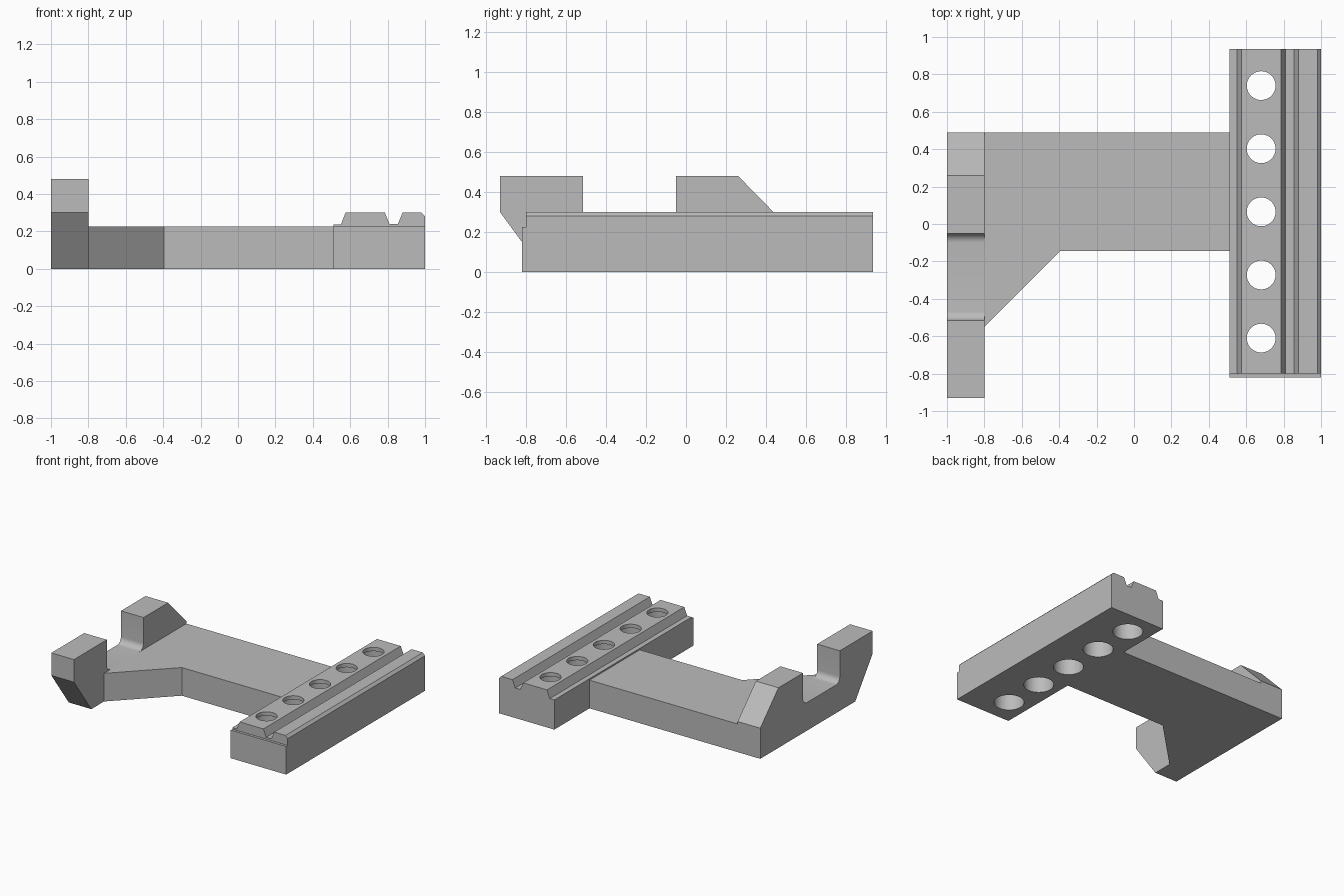
import bpy, bmesh, math
from mathutils import Matrix, Vector

if "Cube" in bpy.data.objects:
    bpy.data.objects.remove(bpy.data.objects["Cube"], do_unlink=True)

GREY = (0.5, 0.5, 0.5, 1)
grey = bpy.data.materials.new("machined_grey")
grey.use_nodes = True
grey.diffuse_color = GREY
grey.node_tree.nodes["Principled BSDF"].inputs["Base Color"].default_value = GREY


def add_object(name, bm):
    bmesh.ops.recalc_face_normals(bm, faces=bm.faces)
    mesh = bpy.data.meshes.new(name)
    bm.to_mesh(mesh)
    bm.free()
    obj = bpy.data.objects.new(name, mesh)
    mesh.materials.append(grey)
    bpy.context.collection.objects.link(obj)
    return obj


def prism(name, profile, axis, start, end):
    """Extrude a 2D profile along x, y or z."""
    place = {"x": lambda a, b: (start, a, b),
             "y": lambda a, b: (a, start, b),
             "z": lambda a, b: (a, b, start)}[axis]
    direction = Vector([float(axis == c) for c in "xyz"]) * (end - start)
    bm = bmesh.new()
    face = bm.faces.new([bm.verts.new(place(a, b)) for a, b in profile])
    result = bmesh.ops.extrude_face_region(bm, geom=[face])
    moved = [v for v in result["geom"] if isinstance(v, bmesh.types.BMVert)]
    bmesh.ops.translate(bm, verts=moved, vec=direction)
    return add_object(name, bm)


def cylinder(radius, depth, centre, along_x=False):
    bm = bmesh.new()
    bmesh.ops.create_cone(bm, cap_ends=True, segments=48, radius1=radius,
                          radius2=radius, depth=depth)
    if along_x:
        bm.transform(Matrix.Rotation(math.pi / 2, 4, "Y"))
    bm.transform(Matrix.Translation(centre))
    cutter = add_object("cutter", bm)
    cutter.hide_render = True
    return cutter


def cut(obj, cutter):
    bpy.context.view_layer.objects.active = obj
    mod = obj.modifiers.new("cut", "BOOLEAN")
    mod.operation = "DIFFERENCE"
    mod.solver = "EXACT"
    mod.object = cutter
    bpy.ops.object.modifier_apply(modifier=mod.name)
    bpy.data.objects.remove(cutter, do_unlink=True)


def arc(cy, cz, r, first, last, steps=8):
    angles = [math.radians(first + (last - first) * i / steps) for i in range(steps + 1)]
    return [(cy + r * math.cos(a), cz + r * math.sin(a)) for a in angles]


DECK = 0.225

# Flat arm with its diagonal gusset and a shallow round groove
arm = prism("arm", [(-0.8, 0.49), (-0.8, -0.55), (-0.395, -0.145),
                    (0.51, -0.145), (0.51, 0.49)], "z", 0, DECK)
cut(arm, cylinder(0.08, 0.565, (-0.5175, 0.135, 0.255), along_x=True))

# Side bracket: two lugs with a filleted gap between them
R = 0.05
bracket_profile = [(-0.71, 0), (-0.93, 0.3), (-0.93, 0.48), (-0.515, 0.48)]
bracket_profile += arc(-0.515 + R, DECK + R, R, 180, 270)
bracket_profile += arc(-0.05 - R, DECK + R, R, 270, 360)
bracket_profile += [(-0.05, 0.48), (0.26, 0.48), (0.49, 0.245), (0.49, 0)]
bracket = prism("lug_bracket", bracket_profile, "x", -1, -0.8)
for y in (-0.7, 0.13):
    cut(bracket, cylinder(0.08, 0.6, (-0.9, y, 0.345), along_x=True))

# Rail with grooved top
rail = prism("rail", [(0.51, 0), (0.51, 0.237), (0.55, 0.237), (0.575, 0.3),
                      (0.785, 0.3), (0.81, 0.24), (0.855, 0.24), (0.88, 0.3),
                      (0.98, 0.3), (1, 0.28), (1, 0)], "y", -0.82, 0.935)

# Low lip at the front end of the rail
cut(rail, prism("cutter", [(-1, DECK), (-0.8, DECK), (-0.8, 0.5), (-1, 0.5)],
                "x", 0.4, 1.1))

# Row of holes, counterbored from below
for i in range(5):
    y = -0.61 + i * 0.3375
    cut(rail, cylinder(0.077, 1, (0.68, y, 0.2)))
    cut(rail, cylinder(0.11, 0.5, (0.68, y, 0.02)))

# Smooth round walls, keep machined edges sharp
for obj in (arm, bracket, rail):
    bpy.ops.object.select_all(action="DESELECT")
    obj.select_set(True)
    bpy.context.view_layer.objects.active = obj
    bpy.ops.object.shade_smooth_by_angle(angle=math.radians(25))
